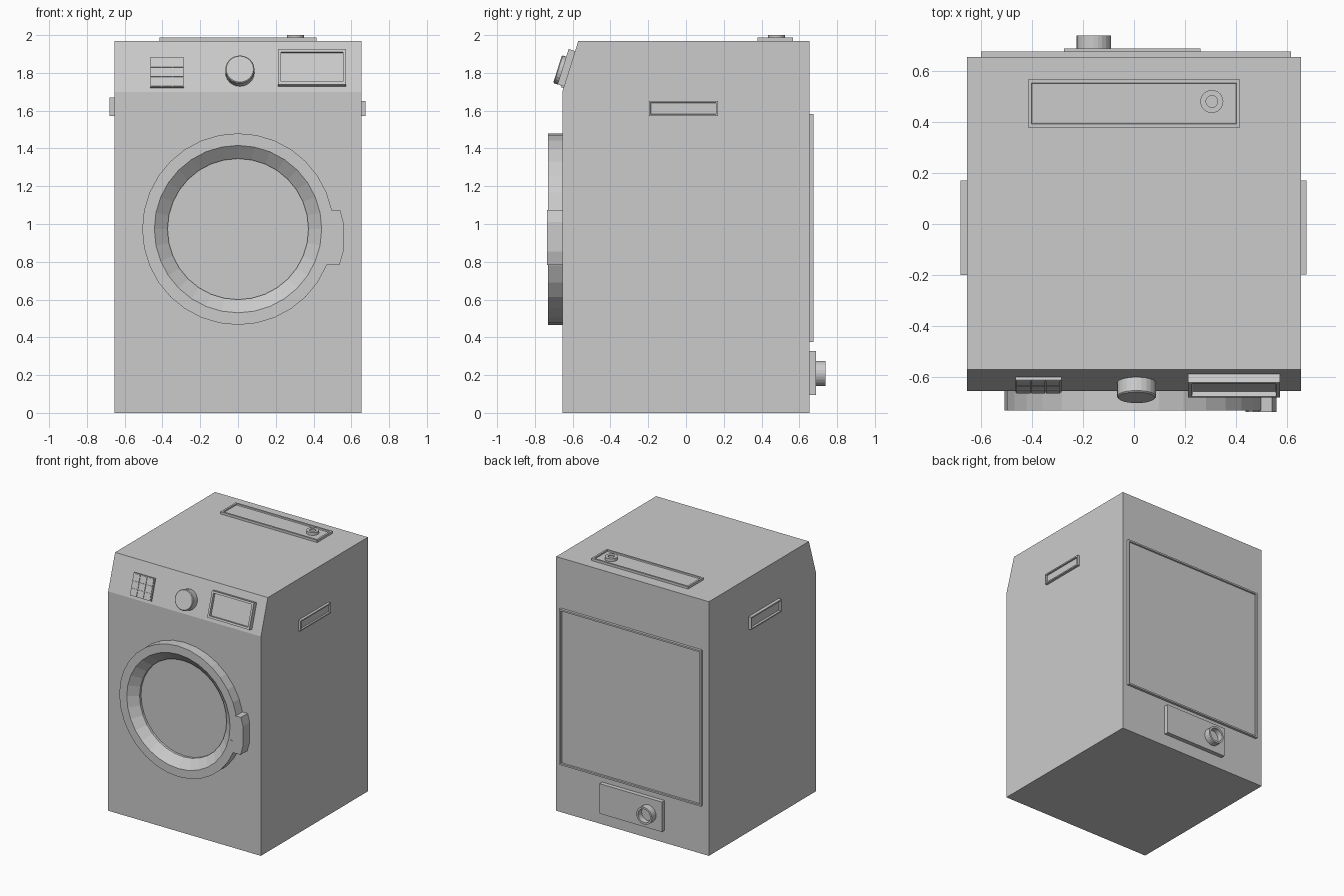
import bpy, bmesh
from math import sin, cos, pi
from mathutils import Matrix, Vector

if "Cube" in bpy.data.objects:
    bpy.data.objects.remove(bpy.data.objects["Cube"])


def plane(origin, right, up):
    """Local space on a surface: x = right, y = up, z = outward."""
    r, u = Vector(right).normalized(), Vector(up).normalized()
    n = r.cross(u)
    m = Matrix((r, u, n)).transposed().to_4x4()
    m.translation = origin
    return m


FRONT = plane((0, -0.655, 0), (1, 0, 0), (0, 0, 1))
BACK = plane((0, 0.655, 0), (-1, 0, 0), (0, 0, 1))
RIGHT = plane((0.655, 0, 0), (0, 1, 0), (0, 0, 1))
LEFT = plane((-0.655, 0, 0), (0, -1, 0), (0, 0, 1))
TOP = plane((0, 0, 1.97), (1, 0, 0), (0, 1, 0))
SLANT = plane((0, -0.655, 1.70), (1, 0, 0), (0, 0.085, 0.27))


def finish(name, bm, m):
    bmesh.ops.recalc_face_normals(bm, faces=bm.faces)
    me = bpy.data.meshes.new(name)
    bm.to_mesh(me)
    bm.free()
    me.transform(m)
    ob = bpy.data.objects.new(name, me)
    bpy.context.collection.objects.link(ob)
    return ob


def prism(name, m, pts, z0, z1, rim=0, depth=0):
    """Extruded outline; optional rim with a recessed (or raised) middle."""
    bm = bmesh.new()
    lo = [bm.verts.new((x, y, z0)) for x, y in pts]
    hi = [bm.verts.new((x, y, z1)) for x, y in pts]
    k = len(pts)
    bm.faces.new(lo[::-1])
    top = bm.faces.new(hi)
    for i in range(k):
        j = (i + 1) % k
        bm.faces.new((lo[i], lo[j], hi[j], hi[i]))
    bm.normal_update()
    if rim:
        bmesh.ops.inset_individual(bm, faces=[top], thickness=rim)
        bmesh.ops.inset_individual(bm, faces=[top], thickness=0.002)
        for v in top.verts:
            v.co.z -= depth
    return finish(name, bm, m)


def panel(name, m, x0, x1, y0, y1, h, rim=0, depth=0):
    return prism(name, m, [(x0, y0), (x1, y0), (x1, y1), (x0, y1)], -0.005, h, rim, depth)


def lathe(name, m, cx, cy, profile, n=32, closed=False):
    """Turn (radius, height) points around the outward axis."""
    bm = bmesh.new()
    rings = [[bm.verts.new((cx + r * cos(2 * pi * i / n), cy + r * sin(2 * pi * i / n), h))
              for i in range(n)] for r, h in profile]
    pairs = list(zip(rings, rings[1:]))
    if closed:
        pairs.append((rings[-1], rings[0]))
    else:
        bm.faces.new(rings[0][::-1])
        bm.faces.new(rings[-1])
    for a, b in pairs:
        for i in range(n):
            j = (i + 1) % n
            bm.faces.new((a[i], a[j], b[j], b[i]))
    return finish(name, bm, m)


# Cabinet with slanted control fascia (side profile extruded across the width)
prism("cabinet", plane((0, 0, 0), (0, 1, 0), (0, 0, 1)),
      [(-0.655, 0), (0.655, 0), (0.655, 1.97), (-0.57, 1.97), (-0.655, 1.70)], -0.655, 0.655)

# Door ring with funnel-shaped inside, and its handle
lathe("door_ring", FRONT, 0, 0.973,
      [(0.507, -0.005), (0.507, 0.075), (0.443, 0.075), (0.373, 0.018), (0.373, -0.005)],
      32, closed=True)
prism("door_handle", FRONT,
      [(0.437, 0.783), (0.538, 0.783), (0.558, 0.855), (0.558, 1.01), (0.541, 1.074),
       (0.49, 1.074), (0.468, 0.873), (0.447, 0.873)], -0.005, 0.082)

# Control fascia: dial, display, keypad
lathe("dial", SLANT, 0.01, 0.107, [(0.077, -0.005), (0.077, 0.055), (0.072, 0.06)], 24)
panel("display", SLANT, 0.212, 0.572, 0.03, 0.226, 0.036, 0.022, 0.02)
panel("keypad", SLANT, -0.465, -0.285, 0.021, 0.187, 0.013)
for row in range(3):
    for col in range(3):
        x, y = -0.460 + col * 0.058, 0.026 + row * 0.053
        panel("key", SLANT, x, x + 0.054, y, y + 0.049, 0.018)

# Grip frames on both sides
panel("right_grip", RIGHT, -0.197, 0.17, 1.571, 1.652, 0.02, 0.014, 0.012)
panel("left_grip", LEFT, -0.17, 0.2, 1.573, 1.67, 0.025, 0.014, 0.016)

# Top tray with a round button
panel("top_tray", TOP, -0.415, 0.415, 0.378, 0.566, 0.018, 0.02, 0.01)
lathe("tray_button", TOP, 0.305, 0.48,
      [(0.045, 0), (0.045, 0.03), (0.023, 0.03), (0.023, 0.02)], 24)

# Rear service panel
panel("rear_panel", BACK, -0.615, 0.6, 0.375, 1.582, 0.02, 0.018, 0.012)

# Drain plate with a hollow outlet
panel("drain_plate", BACK, -0.26, 0.275, 0.096, 0.328, 0.033)
lathe("drain_outlet", BACK, 0.158, 0.209,
      [(0.067, 0), (0.067, 0.084), (0.052, 0.084), (0.052, 0.04)], 24)
